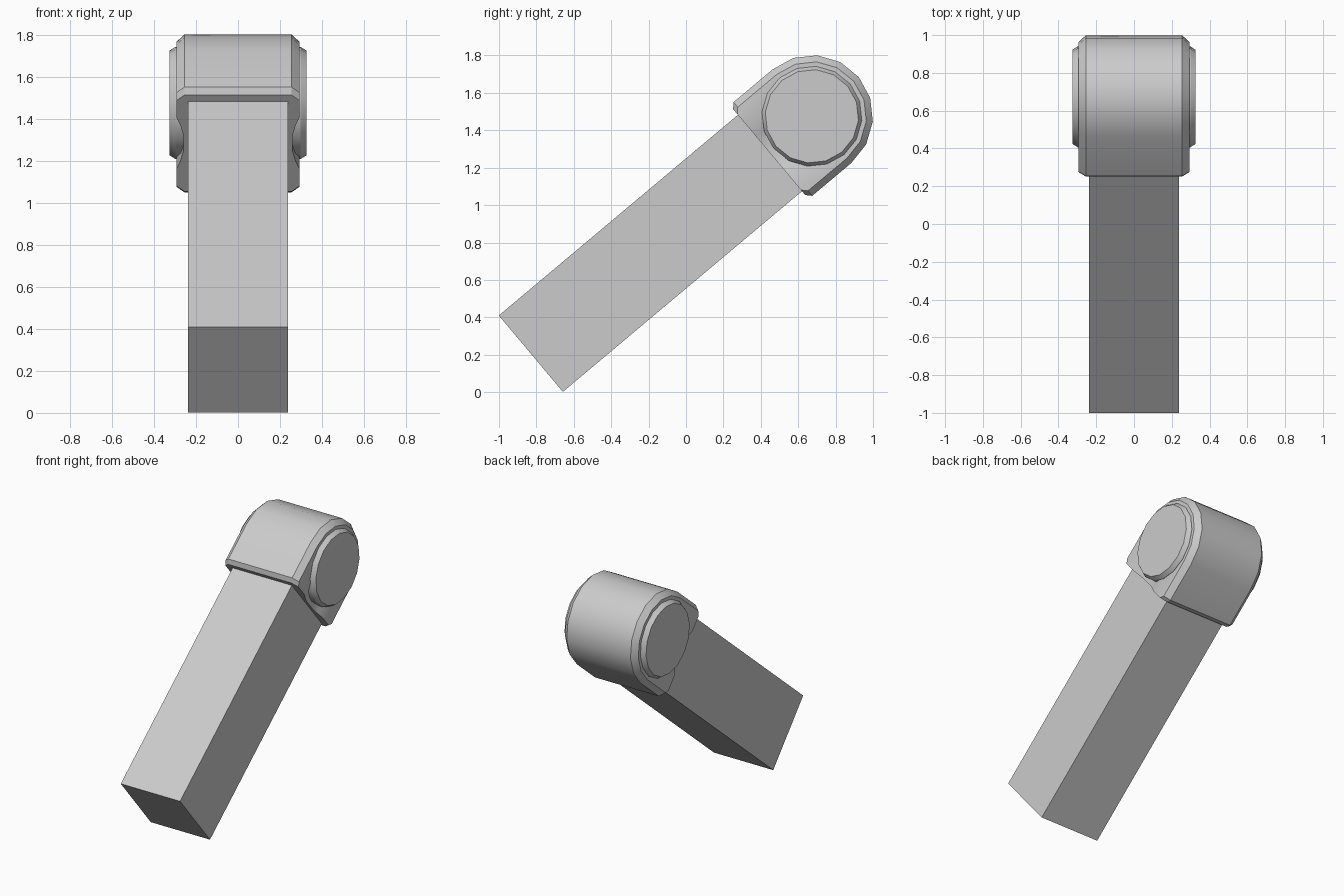
import bpy, bmesh, math

if "Cube" in bpy.data.objects:
    bpy.data.objects.remove(bpy.data.objects["Cube"])

TILT = math.radians(40)
PIVOT = (0, 0.673, 1.475)      # hinge axis; local y runs along the arm, local z across it


def loft(name, rings, smooth=False):
    """Skin a series of equal-length rings, cap both ends, place on the tilted hinge frame."""
    bm = bmesh.new()
    loops = [[bm.verts.new(p) for p in ring] for ring in rings]
    n = len(loops[0])
    for a, b in zip(loops, loops[1:]):
        for i in range(n):
            j = (i + 1) % n
            bm.faces.new((a[i], a[j], b[j], b[i]))
    bm.faces.new(loops[0])
    bm.faces.new(loops[-1])
    bmesh.ops.recalc_face_normals(bm, faces=bm.faces[:])
    mesh = bpy.data.meshes.new(name)
    bm.to_mesh(mesh)
    bm.free()
    obj = bpy.data.objects.new(name, mesh)
    bpy.context.collection.objects.link(obj)
    obj.location = PIVOT
    obj.rotation_euler = (TILT, 0, 0)
    if smooth:
        smooth_by_angle(obj)
    return obj


def smooth_by_angle(obj):
    bpy.ops.object.select_all(action='DESELECT')
    obj.select_set(True)
    bpy.context.view_layer.objects.active = obj
    bpy.ops.object.shade_smooth_by_angle(angle=math.radians(30))


def arc(x, r, start, end, steps):
    pts = []
    for i in range(steps + 1):
        t = start + (end - start) * i / steps
        pts.append((x, r * math.cos(t), r * math.sin(t)))
    return pts


def head_ring(x, r):
    """U-shaped section: flat base with small chamfers and an eight-sided half round."""
    e = r - 0.027
    return ([(x, -0.298, -e), (x, -0.272, -r)]
            + arc(x, r, -math.pi / 2, math.pi / 2, 8)
            + [(x, -0.272, r), (x, -0.298, e)])


# Arm: plain square-cut bar
loft("arm", [[(s * 0.237, a, b) for s, b in ((-1, -0.273), (1, -0.273), (1, 0.26), (-1, 0.26))]
             for a in (-1.967, -0.25)])

# Head: rounded hinge block with chamfered side rims
head = loft("hinge_head", [head_ring(x, r) for x, r in
                           ((-0.293, 0.292), (-0.255, 0.327), (0.255, 0.327), (0.293, 0.292))])

# Shallow channels in the head's sides, running from the arm to under the pin
for side in (-1, 1):
    section = [(0.36, -0.16), (0.293, -0.16), (0.274, -0.11), (0.26, -0.05),
               (0.26, 0.05), (0.274, 0.11), (0.293, 0.16), (0.36, 0.16)]
    cutter = loft("channel_cutter", [[(side * x, a, b) for x, b in section] for a in (-0.4, -0.15)])
    cutter.hide_render = True
    mod = head.modifiers.new("channel", 'BOOLEAN')
    mod.operation = 'DIFFERENCE'
    mod.solver = 'EXACT'
    mod.object = cutter
    bpy.ops.object.select_all(action='DESELECT')
    bpy.context.view_layer.objects.active = head
    head.select_set(True)
    bpy.ops.object.modifier_apply(modifier=mod.name)
    bpy.data.objects.remove(cutter)
smooth_by_angle(head)

# Pin: sixteen-sided axle through the head with chamfered ends
loft("hinge_pin", [arc(x, r, 0, math.tau, 16)[:-1] for x, r in
                   ((-0.326, 0.25), (-0.298, 0.268), (0.298, 0.268), (0.326, 0.25))], smooth=True)
